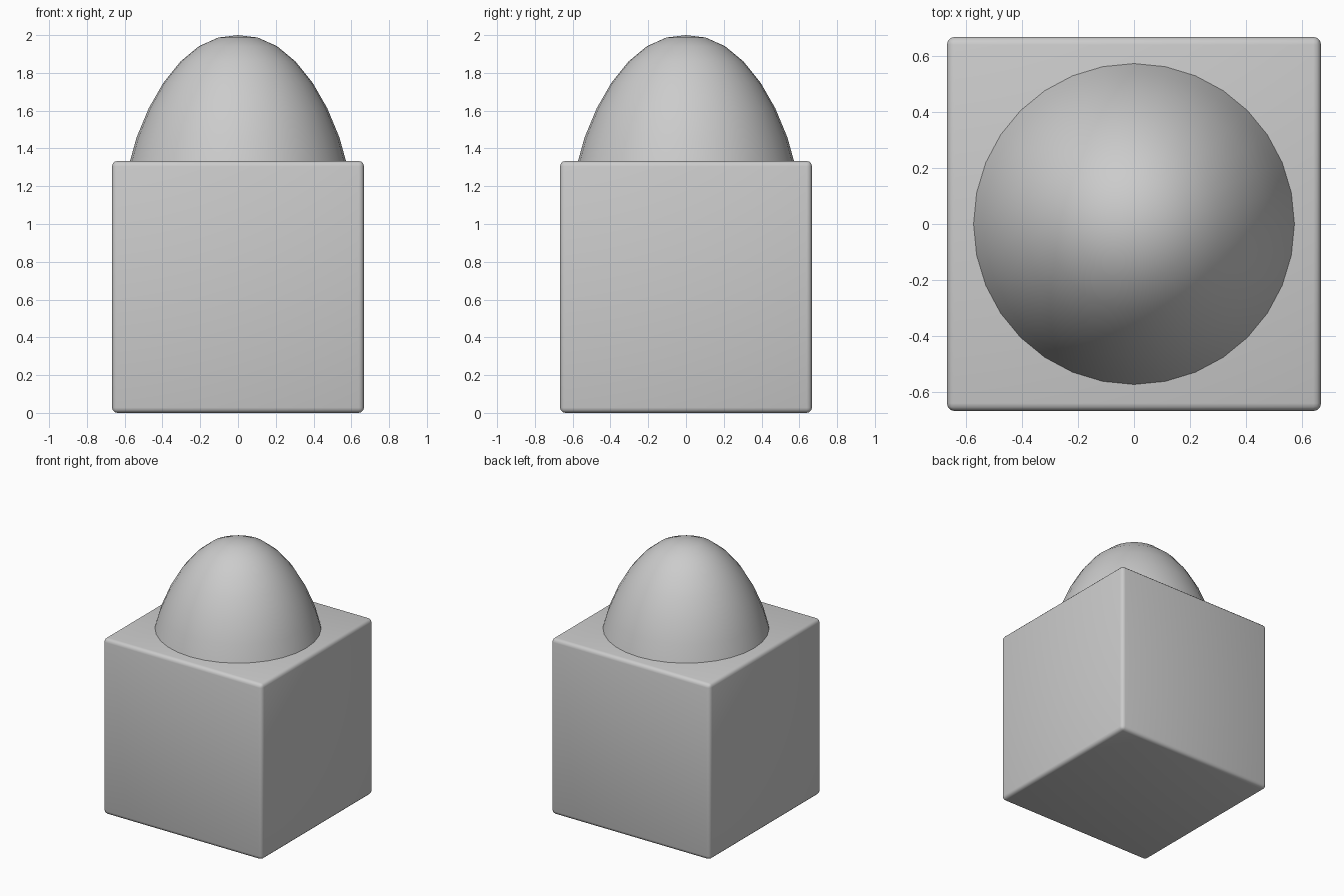
import bpy, bmesh, math

if "Cube" in bpy.data.objects:
    bpy.data.objects.remove(bpy.data.objects["Cube"])

SIDE = 4 / 3


def add_object(name, bm):
    mesh = bpy.data.meshes.new(name)
    bm.to_mesh(mesh)
    bm.free()
    obj = bpy.data.objects.new(name, mesh)
    bpy.context.collection.objects.link(obj)
    for o in bpy.context.selected_objects:
        o.select_set(False)
    obj.select_set(True)
    bpy.context.view_layer.objects.active = obj
    return obj


# Cube base with softly rounded edges
bm = bmesh.new()
bmesh.ops.create_cube(bm, size=SIDE)
bmesh.ops.translate(bm, verts=bm.verts, vec=(0, 0, SIDE / 2))
bmesh.ops.bevel(bm, geom=bm.edges[:], offset=0.028, segments=3,
                profile=0.5, affect='EDGES')
base = add_object("cube_base", bm)
bpy.ops.object.shade_smooth_by_angle(angle=math.radians(40))

# Egg-shaped dome, turned from a half profile (radius, height)
profile = [(0, 2.0), (0.105, 1.987), (0.207, 1.941), (0.304, 1.861),
           (0.395, 1.748), (0.473, 1.612), (0.537, 1.458), (0.581, 1.30)]
bm = bmesh.new()
points = [bm.verts.new((r, 0, z)) for r, z in profile]
edges = [bm.edges.new(pair) for pair in zip(points, points[1:])]
bmesh.ops.spin(bm, geom=points + edges, cent=(0, 0, 0), axis=(0, 0, 1),
               angle=math.tau, steps=32, use_duplicate=False)
bmesh.ops.remove_doubles(bm, verts=bm.verts, dist=0.0005)
bmesh.ops.recalc_face_normals(bm, faces=bm.faces)
if sum(f.normal.z for f in bm.faces) < 0:
    bmesh.ops.reverse_faces(bm, faces=bm.faces)
dome = add_object("dome", bm)
bpy.ops.object.shade_smooth_by_angle(angle=math.radians(40))
